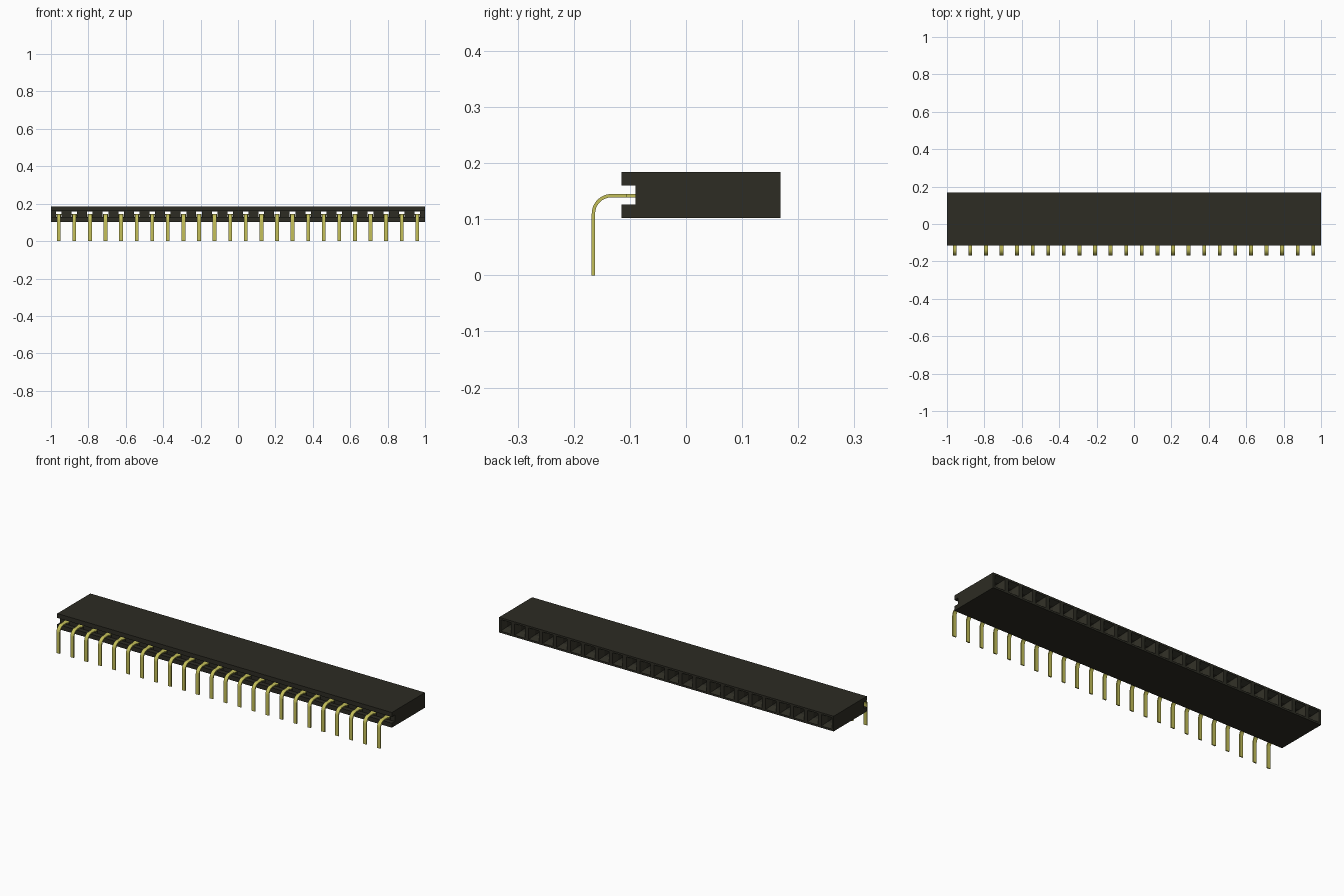
import bpy, bmesh, math

cube = bpy.data.objects.get("Cube")
if cube:
    bpy.data.objects.remove(cube)


def material(name, rgb, rough):
    m = bpy.data.materials.new(name)
    m.use_nodes = True
    m.diffuse_color = (*rgb, 1)
    node = m.node_tree.nodes["Principled BSDF"]
    node.inputs["Base Color"].default_value = (*rgb, 1)
    node.inputs["Roughness"].default_value = rough
    return m


black = material("black_plastic", (0.026, 0.025, 0.017), 0.7)
gold = material("yellow_gold", (0.55, 0.52, 0.10), 0.5)

COUNT = 24
PITCH = 2 / COUNT
MID_Z = 0.143
BACK, FLOOR, FRONT = 0.168, -0.09, -0.115
BOTTOM, TOP = 0.102, 0.184
GROOVE_LOW, GROOVE_HIGH = 0.126, 0.16
centres = [-1 + PITCH * (i + 0.5) for i in range(COUNT)]


def finish(bm, name, mat):
    bmesh.ops.remove_doubles(bm, verts=bm.verts[:], dist=0.0001)
    bmesh.ops.recalc_face_normals(bm, faces=bm.faces[:])
    mesh = bpy.data.meshes.new(name)
    bm.to_mesh(mesh)
    bm.free()
    mesh.materials.append(mat)
    obj = bpy.data.objects.new(name, mesh)
    bpy.context.collection.objects.link(obj)
    return obj


def face(bm, points):
    bm.faces.new([bm.verts.new(p) for p in points])


def rect(x, half_x, low, high, y):
    return [(x - half_x, y, low), (x + half_x, y, low),
            (x + half_x, y, high), (x - half_x, y, high)]


def bridge(bm, a, b):
    for i in range(4):
        j = (i + 1) % 4
        face(bm, [a[i], a[j], b[j], b[i]])


# Housing: C-shaped section, one through socket per cell
section = [(BACK, TOP), (FRONT, TOP), (FRONT, GROOVE_HIGH), (FLOOR, GROOVE_HIGH),
           (FLOOR, GROOVE_LOW), (FRONT, GROOVE_LOW), (FRONT, BOTTOM), (BACK, BOTTOM)]
bm = bmesh.new()
for x in centres:
    x0, x1 = x - PITCH / 2, x + PITCH / 2
    for k, (a, b) in enumerate(zip(section, section[1:])):
        if k != 3:
            face(bm, [(x0, *a), (x1, *a), (x1, *b), (x0, *b)])
    throat = 0.015
    rings = [rect(x, PITCH / 2, BOTTOM, TOP, BACK),
             rect(x, 0.031, MID_Z - 0.031, MID_Z + 0.031, BACK),
             rect(x, throat, MID_Z - throat, MID_Z + throat, BACK - 0.03),
             rect(x, throat, MID_Z - throat, MID_Z + throat, FLOOR),
             rect(x, PITCH / 2, GROOVE_LOW, GROOVE_HIGH, FLOOR)]
    for a, b in zip(rings, rings[1:]):
        bridge(bm, a, b)
for x in (-1, 1):
    face(bm, [(x, y, z) for y, z in section])
finish(bm, "socket_housing", black)


# Strip of constant thickness following a path in the y-z plane
def strip(bm, x, path, width, thick):
    rings = []
    for i, (y, z) in enumerate(path):
        py, pz = path[max(i - 1, 0)]
        ny, nz = path[min(i + 1, len(path) - 1)]
        length = math.hypot(ny - py, nz - pz)
        oy, oz = -(nz - pz) / length * thick / 2, (ny - py) / length * thick / 2
        rings.append([(x - width / 2, y - oy, z - oz), (x + width / 2, y - oy, z - oz),
                      (x + width / 2, y + oy, z + oz), (x - width / 2, y + oy, z + oz)])
    for a, b in zip(rings, rings[1:]):
        bridge(bm, a, b)
    face(bm, rings[0])
    face(bm, rings[-1])


# Bent pin legs
RADIUS = 0.032
leg_y, arm_z = -0.165, 0.142
path = [(leg_y, 0)]
for i in range(9):
    t = math.pi / 2 * i / 8
    path.append((leg_y + RADIUS * (1 - math.cos(t)), arm_z - RADIUS * (1 - math.sin(t))))
path.append((-0.105, arm_z))

pins = bmesh.new()
contacts = bmesh.new()
for x in centres:
    strip(pins, x, path, 0.02, 0.006)
    # Wide contact blade with a sprung lower leaf inside the socket
    strip(contacts, x, [(-0.107, arm_z), (0.06, arm_z)], 0.028, 0.006)
    strip(contacts, x, [(-0.08, arm_z - 0.004), (0.0, 0.13), (0.06, 0.131)], 0.026, 0.003)

legs = finish(pins, "bent_pins", gold)
finish(contacts, "spring_contacts", gold)

bpy.ops.object.select_all(action="DESELECT")
legs.select_set(True)
bpy.context.view_layer.objects.active = legs
bpy.ops.object.shade_smooth_by_angle(angle=math.radians(30))
